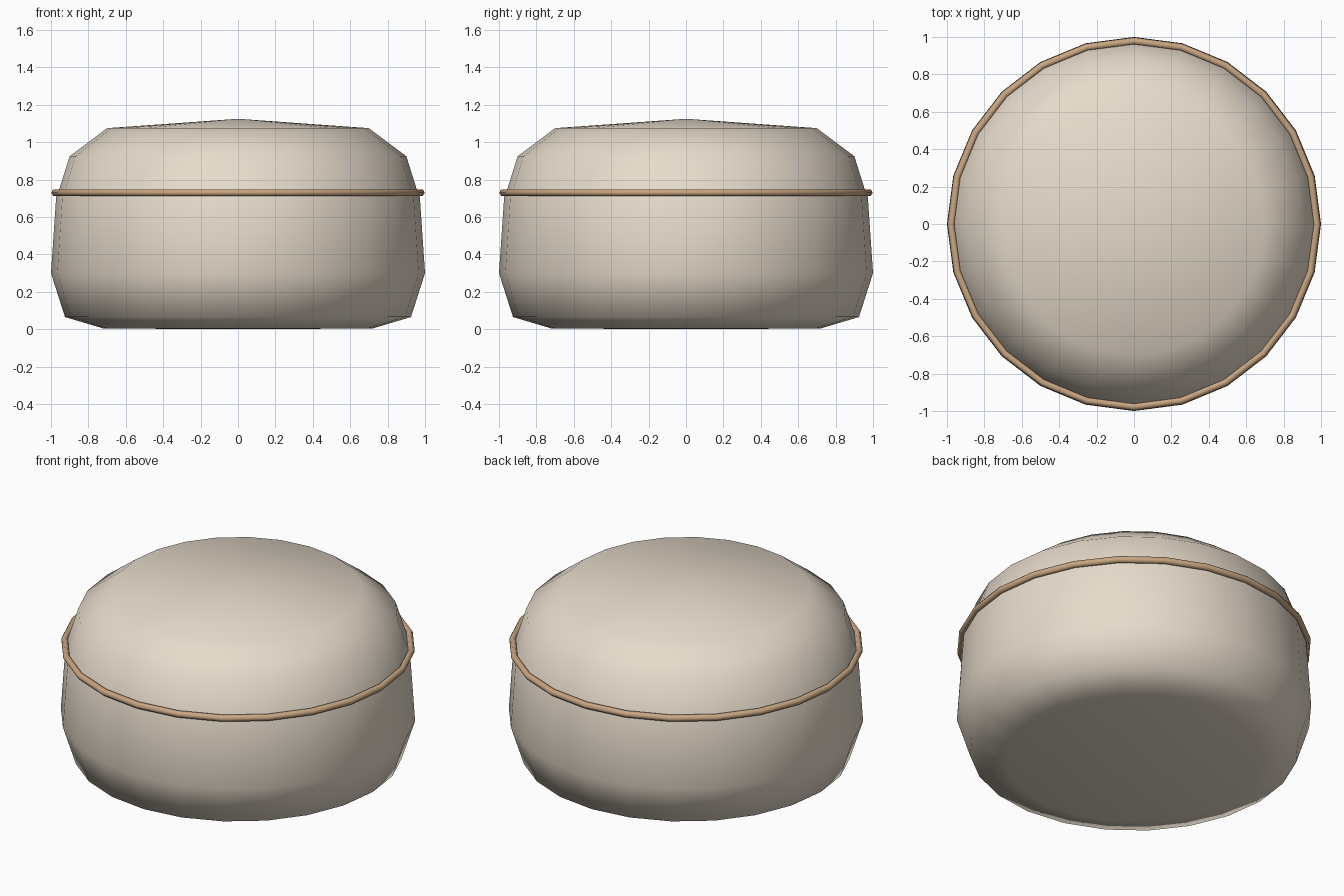
import bpy, bmesh
from math import cos, sin, pi

if "Cube" in bpy.data.objects:
    bpy.data.objects.remove(bpy.data.objects["Cube"])

SIDES = 24


def material(name, rgb):
    m = bpy.data.materials.new(name)
    m.diffuse_color = (*rgb, 1)
    m.use_nodes = True
    m.node_tree.nodes["Principled BSDF"].inputs["Base Color"].default_value = m.diffuse_color
    return m


def lathe(name, profile, mat, closed=False):
    """Revolve (radius, z) points around z; radius 0 becomes a single pole."""
    bm = bmesh.new()
    rings = []
    for r, z in profile:
        n = SIDES if r > 0 else 1
        rings.append([bm.verts.new((r * cos(2 * pi * i / SIDES), r * sin(2 * pi * i / SIDES), z))
                      for i in range(n)])
    pairs = list(zip(rings, rings[1:]))
    if closed:
        pairs.append((rings[-1], rings[0]))
    for a, b in pairs:
        for i in range(SIDES):
            j = (i + 1) % SIDES
            corners = [a[i % len(a)], a[j % len(a)], b[j % len(b)], b[i % len(b)]]
            bm.faces.new(list(dict.fromkeys(corners)))
    bmesh.ops.recalc_face_normals(bm, faces=bm.faces)
    for f in bm.faces:
        f.smooth = True
    mesh = bpy.data.meshes.new(name)
    bm.to_mesh(mesh)
    bm.free()
    mesh.materials.append(mat)
    obj = bpy.data.objects.new(name, mesh)
    bpy.context.collection.objects.link(obj)
    return obj


fabric = material("cream_fabric", (0.80, 0.71, 0.60))
trim = material("tan_trim", (0.58, 0.38, 0.22))

# Padded body with domed top
lathe("cushion_body", [(0, 0), (0.72, 0.004), (0.925, 0.065), (1.0, 0.30), (0.972, 0.71),
                       (0.955, 0.75), (0.90, 0.925), (0.70, 1.075), (0, 1.125)], fabric)

# Piping around the seam
lathe("seam_piping", [(0.978 + 0.02 * cos(k * pi / 3), 0.73 + 0.02 * sin(k * pi / 3))
                      for k in range(6)], trim, closed=True)
